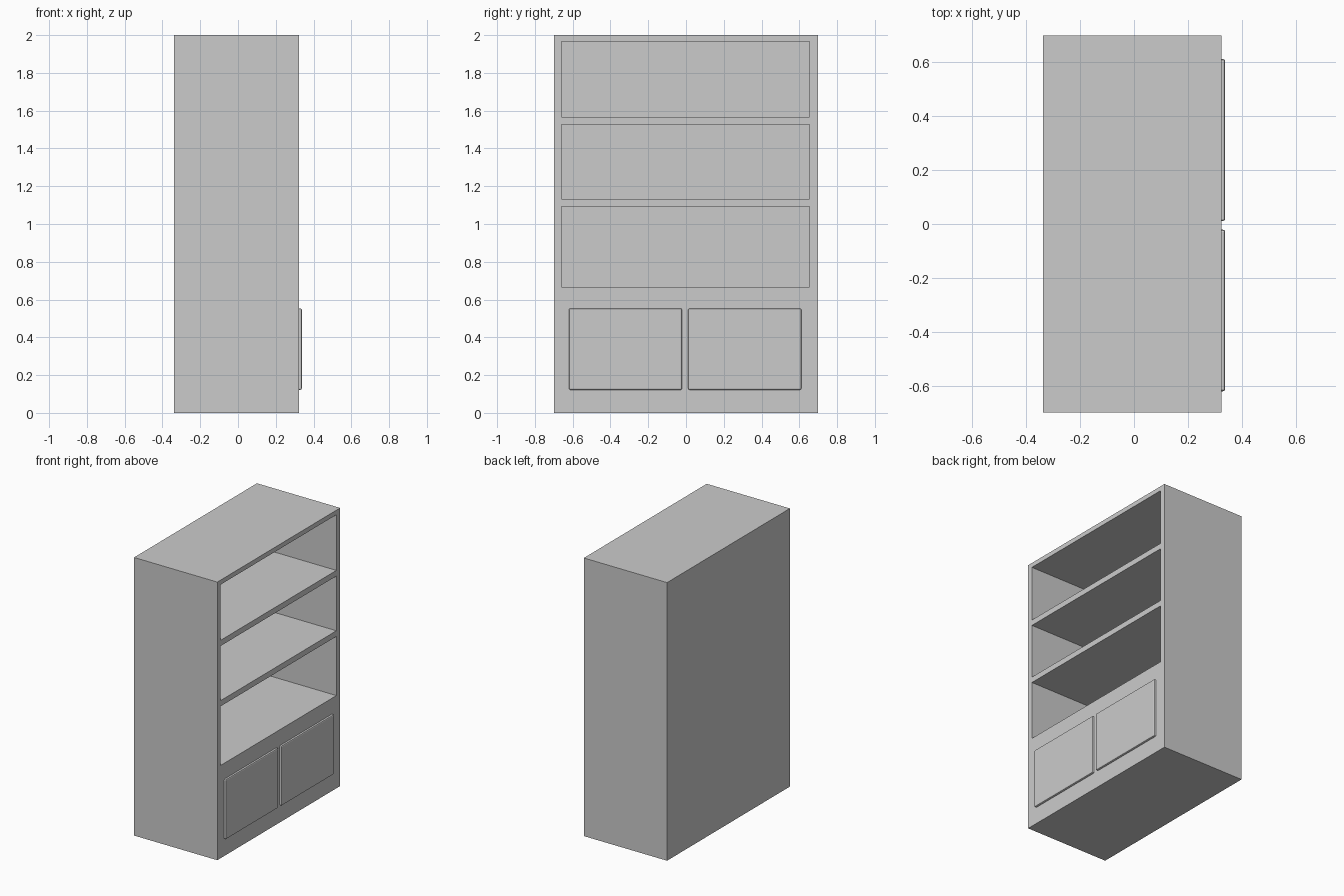
import bpy

if "Cube" in bpy.data.objects:
    bpy.data.objects.remove(bpy.data.objects["Cube"])

BACK, FRONT, DOOR_FRONT = -0.338, 0.324, 0.338


def box(name, x, y, z):
    """Axis-aligned box from (min, max) ranges."""
    mid = [(r[0] + r[1]) / 2 for r in (x, y, z)]
    bpy.ops.mesh.primitive_cube_add(size=1, location=mid)
    ob = bpy.context.object
    ob.name = name
    ob.scale = [r[1] - r[0] for r in (x, y, z)]
    bpy.ops.object.transform_apply(location=False, rotation=False, scale=True)
    return ob


# Solid cabinet body
body = box("bookcase_body", (BACK, FRONT), (-0.698, 0.698), (0, 2))

# Three open shelf compartments cut from the front
shelves = {"lower": (0.667, 1.092), "middle": (1.133, 1.526), "upper": (1.567, 1.967)}
cutters = []
for level, z in shelves.items():
    cutter = box(level + "_shelf_cutter", (BACK + 0.04, FRONT + 0.1), (-0.66, 0.655), z)
    cutter.hide_render = True
    cutters.append(cutter)
    mod = body.modifiers.new(level + "_shelf", 'BOOLEAN')
    mod.operation = 'DIFFERENCE'
    mod.solver = 'EXACT'
    mod.object = cutter

bpy.context.view_layer.objects.active = body
for mod in list(body.modifiers):
    bpy.ops.object.modifier_apply(modifier=mod.name)
for cutter in cutters:
    bpy.data.objects.remove(cutter)

# Pair of raised cupboard doors with softened edges
for name, y in (("left_door", (-0.62, -0.021)), ("right_door", (0.011, 0.611))):
    door = box(name, (FRONT - 0.014, DOOR_FRONT), y, (0.122, 0.553))
    bevel = door.modifiers.new("soft_edge", 'BEVEL')
    bevel.width = 0.008
    bevel.segments = 2
